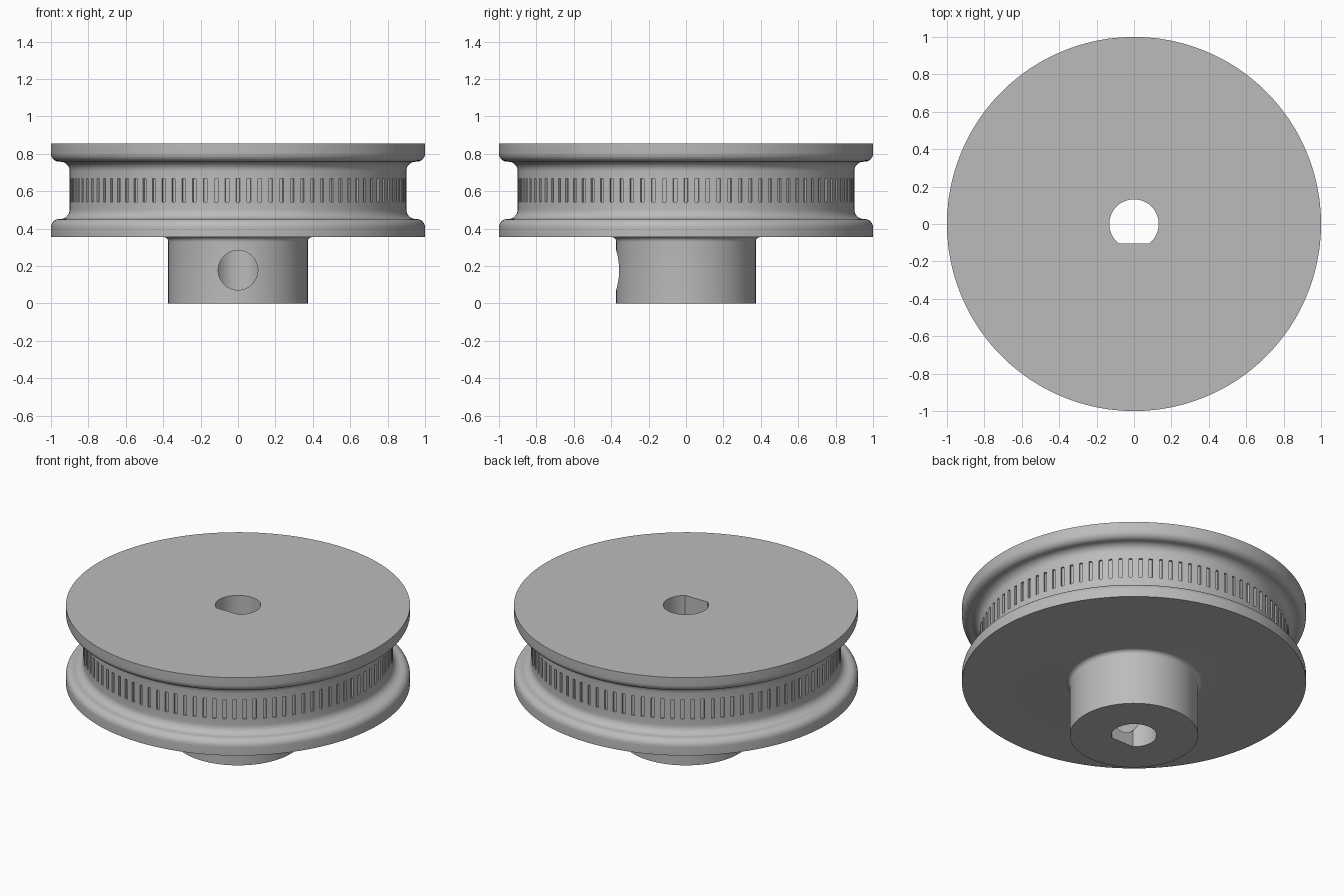
import bpy, bmesh
from math import sin, cos, pi, radians, hypot, sqrt

if "Cube" in bpy.data.objects:
    bpy.data.objects.remove(bpy.data.objects["Cube"])

SLOTS = 96
HALF_SLOT = radians(0.6)
SLOT_DEPTH = 0.012
MID = 0.605            # middle height of the wheel
HUB_R, WHEEL_BOTTOM = 0.373, 0.355
BORE_R, BORE_FLAT = 0.132, -0.105

grey = bpy.data.materials.new("plain grey")
grey.use_nodes = True
colour = (0.5, 0.5, 0.5, 1)
grey.diffuse_color = colour
grey.node_tree.nodes["Principled BSDF"].inputs["Base Color"].default_value = colour


def arc(cx, cz, r, start, end, steps=8):
    """Points of an arc in the radius/height plane, angles in degrees."""
    angles = [radians(start + (end - start) * i / steps) for i in range(steps + 1)]
    return [(cx + r * cos(a), cz + r * sin(a)) for a in angles]


def finish(bm, name):
    bmesh.ops.recalc_face_normals(bm, faces=bm.faces)
    mesh = bpy.data.meshes.new(name)
    bm.to_mesh(mesh)
    bm.free()
    obj = bpy.data.objects.new(name, mesh)
    bpy.context.collection.objects.link(obj)
    mesh.materials.append(grey)
    return obj


def prism(name, outline, offset):
    """Extrude a closed 3D outline into a solid."""
    bm = bmesh.new()
    face = bm.faces.new([bm.verts.new(p) for p in outline])
    ext = bmesh.ops.extrude_face_region(bm, geom=[face])
    moved = [v for v in ext["geom"] if isinstance(v, bmesh.types.BMVert)]
    bmesh.ops.translate(bm, verts=moved, vec=offset)
    return finish(bm, name)


# Profile: hub, lower flange, groove wall, then the mirrored upper flange
hub = [(HUB_R, 0)] + arc(HUB_R + 0.025, WHEEL_BOTTOM - 0.025, 0.025, 180, 90)
flange = ([(1, WHEEL_BOTTOM)] + arc(0.955, 0.407, 0.045, 0, 90)
          + arc(0.95, 0.502, 0.05, 270, 180) + [(0.9, 0.542)])
profile = hub + flange + [(r, 2 * MID - z) for r, z in reversed(flange)]
slot_row = len(hub) + len(flange) - 1

# Revolve with paired columns, leaving a narrow strip for each slot
angles = [2 * pi * k / SLOTS + s * HALF_SLOT for k in range(SLOTS) for s in (-1, 1)]
bm = bmesh.new()
rings = [[bm.verts.new((r * cos(a), r * sin(a), z)) for a in angles] for r, z in profile]
strips = []
for row in range(len(rings) - 1):
    low, high = rings[row], rings[row + 1]
    for i in range(len(angles)):
        j = (i + 1) % len(angles)
        face = bm.faces.new((low[i], low[j], high[j], high[i]))
        if row == slot_row and i % 2 == 0:
            strips.append(face)
bm.faces.new(list(reversed(rings[0])))
bm.faces.new(rings[-1])

# Sink the belt slots into the groove wall
for face in bmesh.ops.extrude_discrete_faces(bm, faces=strips)["faces"]:
    for v in face.verts:
        scale = 1 - SLOT_DEPTH / hypot(v.co.x, v.co.y)
        v.co.x *= scale
        v.co.y *= scale
pulley = finish(bm, "pulley_wheel")

# D-shaped shaft bore
half = sqrt(BORE_R ** 2 - BORE_FLAT ** 2)
circle = [(x, y, -0.1) for x, y in arc(0, 0, BORE_R, 0, 360, 64)[:-1] if y > BORE_FLAT]
split = next(i for i, p in enumerate(circle) if p[0] > 0 > p[1])
circle[split:split] = [(-half, BORE_FLAT, -0.1), (half, BORE_FLAT, -0.1)]
bore = prism("bore_cutter", circle, (0, 0, 1.2))

# Set screw hole from the front of the hub into the bore
screw = prism("screw_hole_cutter",
              [(x, -0.5, z) for x, z in arc(0, 0.178, 0.106, 0, 360, 48)[:-1]], (0, 0.5, 0))

for cutter in (bore, screw):
    mod = pulley.modifiers.new(cutter.name, "BOOLEAN")
    mod.operation, mod.solver, mod.object = "DIFFERENCE", "EXACT", cutter
    bpy.context.view_layer.objects.active = pulley
    bpy.ops.object.modifier_apply(modifier=mod.name)
    bpy.data.objects.remove(cutter)

bpy.ops.object.select_all(action="DESELECT")
pulley.select_set(True)
bpy.context.view_layer.objects.active = pulley
bpy.ops.object.shade_smooth_by_angle(angle=radians(30))
